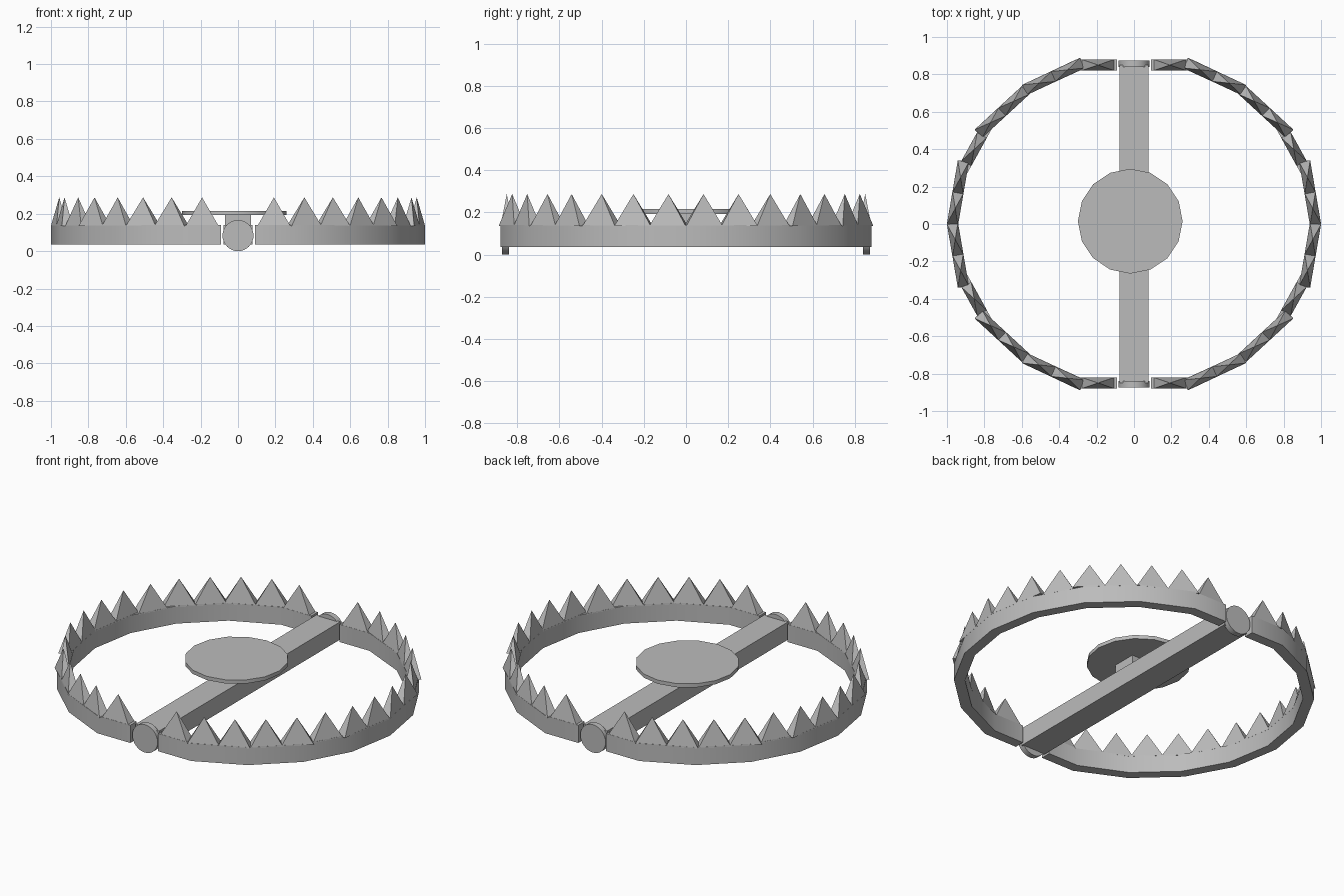
import bpy
import bmesh
from math import sin, cos, radians, atan2
from mathutils import Vector, Matrix

cube = bpy.data.objects.get("Cube")
if cube:
    bpy.data.objects.remove(cube, do_unlink=True)

steel = bpy.data.materials.new("grey steel")
steel.use_nodes = True
GREY = (0.5, 0.5, 0.5, 1)
steel.diffuse_color = GREY
steel.node_tree.nodes["Principled BSDF"].inputs["Base Color"].default_value = GREY

BAND_LOW, BAND_TOP, TIP = 0.035, 0.14, 0.287
BAND_WIDTH = 0.06
TEETH = 16


def finish(bm, name, smooth=False):
    bmesh.ops.recalc_face_normals(bm, faces=bm.faces)
    mesh = bpy.data.meshes.new(name)
    bm.to_mesh(mesh)
    bm.free()
    mesh.materials.append(steel)
    obj = bpy.data.objects.new(name, mesh)
    bpy.context.collection.objects.link(obj)
    if smooth:
        bpy.ops.object.select_all(action="DESELECT")
        obj.select_set(True)
        bpy.context.view_layer.objects.active = obj
        bpy.ops.object.shade_smooth_by_angle(angle=radians(30))
    return obj


def box(name, low, high):
    low, high = Vector(low), Vector(high)
    bm = bmesh.new()
    matrix = Matrix.Translation((low + high) / 2) @ Matrix.Diagonal((*(high - low), 1))
    bmesh.ops.create_cube(bm, size=1, matrix=matrix)
    return finish(bm, name)


def disc(name, centre, radius, depth, sides, turn=Matrix(), smooth=True):
    bm = bmesh.new()
    bmesh.ops.create_cone(bm, cap_ends=True, segments=sides, radius1=radius,
                          radius2=radius, depth=depth,
                          matrix=Matrix.Translation(centre) @ turn)
    return finish(bm, name, smooth)


def jaw_path(side, inset):
    """Faceted half oval with short straight ends, inset from the outer edge."""
    rx, ry = 1 - inset, 0.925 - inset
    end_y = 0.88 - inset
    pts = [Vector((rx * cos(radians(a)), ry * sin(radians(a)), 0))
           for a in range(-72, 73, 18)]
    pts[0].y, pts[-1].y = -end_y, end_y
    pts = [Vector((0.092, -end_y, 0))] + pts + [Vector((0.092, end_y, 0))]
    return [Vector((p.x * side, p.y, 0)) for p in pts]


def point_along(path, distance):
    for a, b in zip(path, path[1:]):
        length = (b - a).length
        if distance <= length:
            break
        distance -= length
    direction = (b - a).normalized()
    return a + direction * distance, direction


def jaw_band(name, side):
    bm = bmesh.new()
    rings = []
    for outer, inner in zip(jaw_path(side, 0), jaw_path(side, BAND_WIDTH)):
        rings.append([bm.verts.new((p.x, p.y, z)) for p, z in
                      ((outer, BAND_LOW), (outer, BAND_TOP),
                       (inner, BAND_TOP), (inner, BAND_LOW))])
    for a, b in zip(rings, rings[1:]):
        for i in range(4):
            j = (i + 1) % 4
            bm.faces.new((a[i], a[j], b[j], b[i]))
    bm.faces.new(rings[0])
    bm.faces.new(rings[-1])
    finish(bm, name, smooth=True)


def jaw_teeth(name, side):
    path = jaw_path(side, BAND_WIDTH / 2)
    total = sum((b - a).length for a, b in zip(path, path[1:]))
    margin = 0.1
    bm = bmesh.new()
    for k in range(TEETH):
        p, d = point_along(path, margin + (total - 2 * margin) * k / (TEETH - 1))
        across = Vector((-d.y, d.x, 0)) * (BAND_WIDTH / 2)
        along = d * 0.088
        up = Vector((0, 0, BAND_TOP - 0.005))
        base = [bm.verts.new(p + up + along * i + across * j)
                for i, j in ((-1, -1), (1, -1), (1, 1), (-1, 1))]
        tip = bm.verts.new((p.x, p.y, TIP))
        bm.faces.new(base)
        for i in range(4):
            bm.faces.new((base[i], base[(i + 1) % 4], tip))
    finish(bm, name)


# Toothed jaws
for label, side in (("left", 1), ("right", -1)):
    jaw_band(label + "_jaw", side)
    jaw_teeth(label + "_jaw_teeth", side)

# Base bar with a round hinge at each end
box("base_bar", (-0.078, -0.85, BAND_LOW), (0.078, 0.85, BAND_TOP))
upright = Matrix.Rotation(radians(90), 4, "X")
for label, side in (("front", -1), ("back", 1)):
    disc(label + "_hinge", (0, 0.857 * side, 0.083), 0.083, 0.033, 32, upright)

# Trigger plate on its post
box("trigger_post", (-0.07, -0.07, BAND_TOP - 0.01), (0.07, 0.07, 0.2))
disc("trigger_plate", (-0.02, 0.015, 0.204), 0.28, 0.022, 16)
